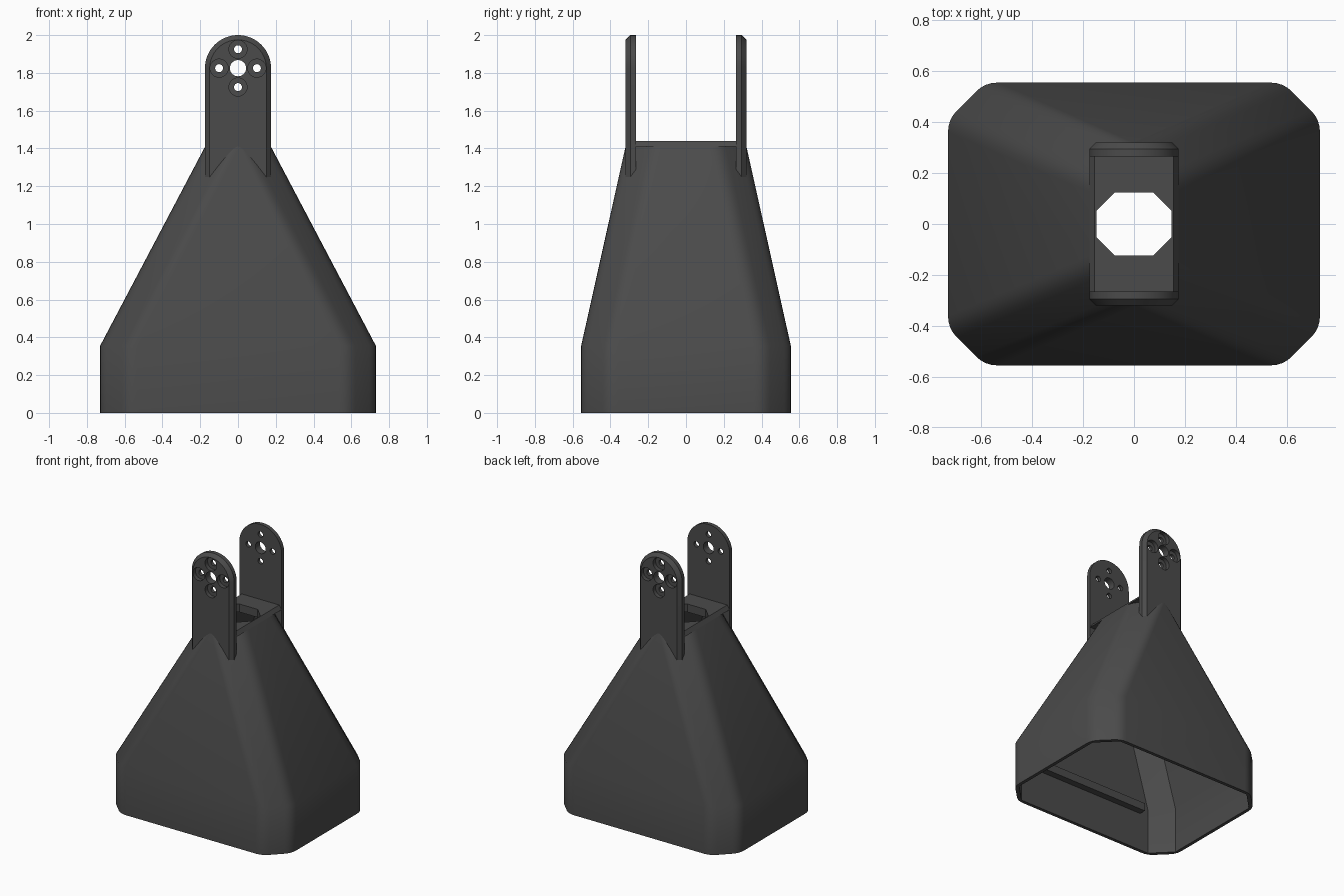
import bpy, bmesh, math
from mathutils import Vector

if "Cube" in bpy.data.objects:
    bpy.data.objects.remove(bpy.data.objects["Cube"])

grey = bpy.data.materials.new("dark grey plastic")
grey.diffuse_color = (0.07, 0.07, 0.07, 1)
grey.use_nodes = True
grey.node_tree.nodes["Principled BSDF"].inputs["Base Color"].default_value = grey.diffuse_color


def loft(name, rings):
    """Closed solid skinned through rings of matching points."""
    bm = bmesh.new()
    loops = [[bm.verts.new(p) for p in ring] for ring in rings]
    n = len(loops[0])
    for a, b in zip(loops, loops[1:]):
        for i in range(n):
            j = (i + 1) % n
            bm.faces.new((a[i], a[j], b[j], b[i]))
    bm.faces.new(loops[0][::-1])
    bm.faces.new(loops[-1])
    bmesh.ops.recalc_face_normals(bm, faces=bm.faces)
    mesh = bpy.data.meshes.new(name)
    bm.to_mesh(mesh)
    bm.free()
    mesh.materials.append(grey)
    obj = bpy.data.objects.new(name, mesh)
    bpy.context.collection.objects.link(obj)
    return obj


def octagon(hx, hy, c, z, r=0.0, steps=4):
    """Rectangle with cut corners; r softens each remaining corner."""
    quarter = [(hx, hy - c), (hx - c, hy)]
    pts = []
    for sx, sy in ((1, 1), (-1, 1), (-1, -1), (1, -1)):
        q = quarter if sx * sy > 0 else quarter[::-1]
        pts += [Vector((sx * x, sy * y, z)) for x, y in q]
    if not r:
        return pts
    out = []
    for i, p in enumerate(pts):
        a, b = pts[i - 1] - p, pts[(i + 1) % 8] - p
        a = p + a.normalized() * min(r, a.length * 0.45)
        b = p + b.normalized() * min(r, b.length * 0.45)
        for k in range(steps + 1):
            t = k / steps
            out.append(a * (1 - t) ** 2 + p * 2 * t * (1 - t) + b * t * t)
    return out


def cylinder(name, x, z, r, y0, y1, n=32):
    ring = [(x + r * math.cos(2 * math.pi * i / n),
             z + r * math.sin(2 * math.pi * i / n)) for i in range(n)]
    return loft(name, [[(u, y, v) for u, v in ring] for y in (y0, y1)])


def box(name, x, y0, y1, z0, z1, x_top=None):
    xt = x if x_top is None else x_top
    return loft(name, [[(-w, y0, z), (w, y0, z), (w, y1, z), (-w, y1, z)]
                       for w, z in ((x, z0), (xt, z1))])


def cut(obj, cutters):
    for c in cutters:
        m = obj.modifiers.new("cut", 'BOOLEAN')
        m.operation, m.solver, m.object = 'DIFFERENCE', 'EXACT', c
        bpy.context.view_layer.objects.active = obj
        bpy.ops.object.modifier_apply(modifier=m.name)


def shade(obj, angle=30):
    bpy.ops.object.select_all(action='DESELECT')
    obj.select_set(True)
    bpy.context.view_layer.objects.active = obj
    bpy.ops.object.shade_smooth_by_angle(angle=math.radians(angle))


helpers = []
T = 0.025  # wall thickness

# Cavity and top opening
cavity = loft("cavity_cutter", [
    octagon(0.73 - T, 0.555 - T, 0.135, -0.05),
    octagon(0.73 - T, 0.555 - T, 0.135, 0.345),
    octagon(0.19 - T, 0.325 - T, 0.135, 1.38)])
opening = loft("opening_cutter", [octagon(0.148, 0.124, 0.072, z) for z in (1.3, 1.5)])
helpers += [cavity, opening]

# Tapered hollow body
body = loft("hollow_body", [
    octagon(0.73, 0.555, 0.145, 0, 0.05),
    octagon(0.73, 0.555, 0.145, 0.355, 0.05),
    octagon(0.174, 0.32, 0.145, 1.41, 0.05)])
cut(body, [cavity, opening])
shade(body)

# Top plate between the arms
plate = box("top_plate", 0.174, -0.27, 0.27, 1.41, 1.44, 0.155)
cut(plate, [opening])
shade(plate)

# Arms with chamfered outer edge and counterbored holes
CZ, R = 1.825, 0.175


def arm_outline(r, y, n=32):
    pts = [(r * math.cos(math.pi * i / n), y, CZ + r * math.sin(math.pi * i / n))
           for i in range(n + 1)]
    return pts + [(-r, y, 1.25), (r, y, 1.25)]


for side, s in (("front", -1), ("back", 1)):
    arm = loft(side + "_arm", [arm_outline(R, s * 0.265), arm_outline(R, s * 0.295),
                               arm_outline(R - 0.025, s * 0.32)])
    tools = [cavity, cylinder("centre_hole_cutter", 0, CZ, 0.043, s * 0.2, s * 0.4)]
    for dx, dz in ((0.1, 0), (-0.1, 0), (0, 0.1), (0, -0.1)):
        tools.append(cylinder("screw_hole_cutter", dx, CZ + dz, 0.021, s * 0.2, s * 0.4))
        tools.append(cylinder("counterbore_cutter", dx, CZ + dz, 0.048, s * 0.29, s * 0.4))
    cut(arm, tools)
    shade(arm)
    helpers += tools[1:]
    # Inner ledge on the long wall
    box(side + "_inner_ledge", 0.5, *sorted((s * 0.48, s * 0.54)), 0.29, 0.35)

for h in helpers:
    h.hide_render = True
    h.hide_set(True)
